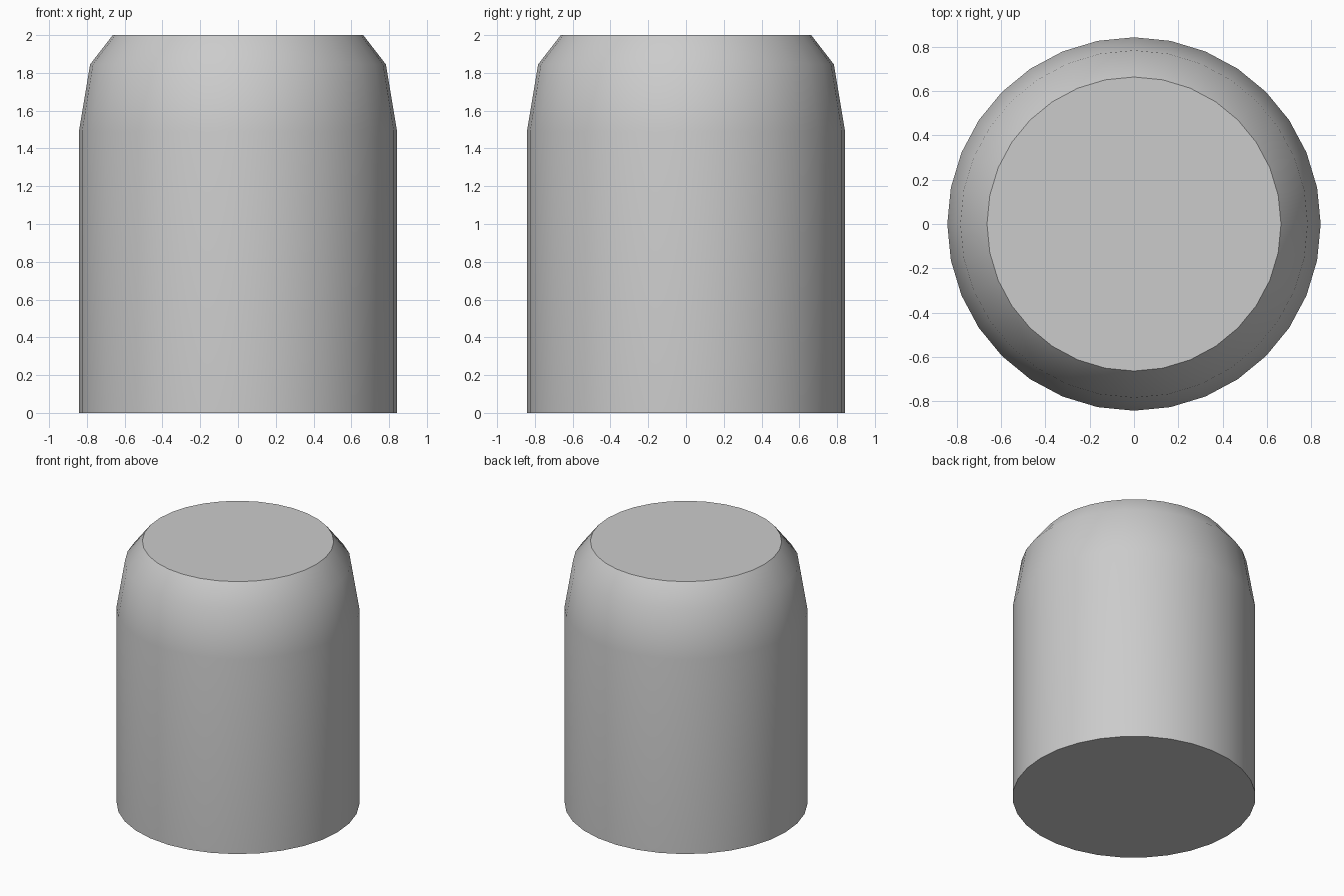
import bpy, bmesh, math

if "Cube" in bpy.data.objects:
    bpy.data.objects.remove(bpy.data.objects["Cube"])

SIDES = 32
# radius, height from the base to the flat top
PROFILE = [(0.842, 0.0), (0.842, 1.49), (0.783, 1.845), (0.663, 2.0)]

# Body: stacked rings joined by quads, with flat caps
bm = bmesh.new()
rings = []
for r, z in PROFILE:
    rings.append([bm.verts.new((r * math.cos(2 * math.pi * i / SIDES),
                                r * math.sin(2 * math.pi * i / SIDES), z))
                  for i in range(SIDES)])
for low, high in zip(rings, rings[1:]):
    for i in range(SIDES):
        j = (i + 1) % SIDES
        bm.faces.new((low[i], low[j], high[j], high[i]))
bm.faces.new(rings[0][::-1])
bm.faces.new(rings[-1])

mesh = bpy.data.meshes.new("rounded_cylinder")
bm.to_mesh(mesh)
bm.free()
body = bpy.data.objects.new("rounded_cylinder", mesh)
bpy.context.collection.objects.link(body)

# Smooth wall and shoulder, crisp cap edges
bpy.context.view_layer.objects.active = body
body.select_set(True)
bpy.ops.object.shade_smooth_by_angle(angle=math.radians(40))
